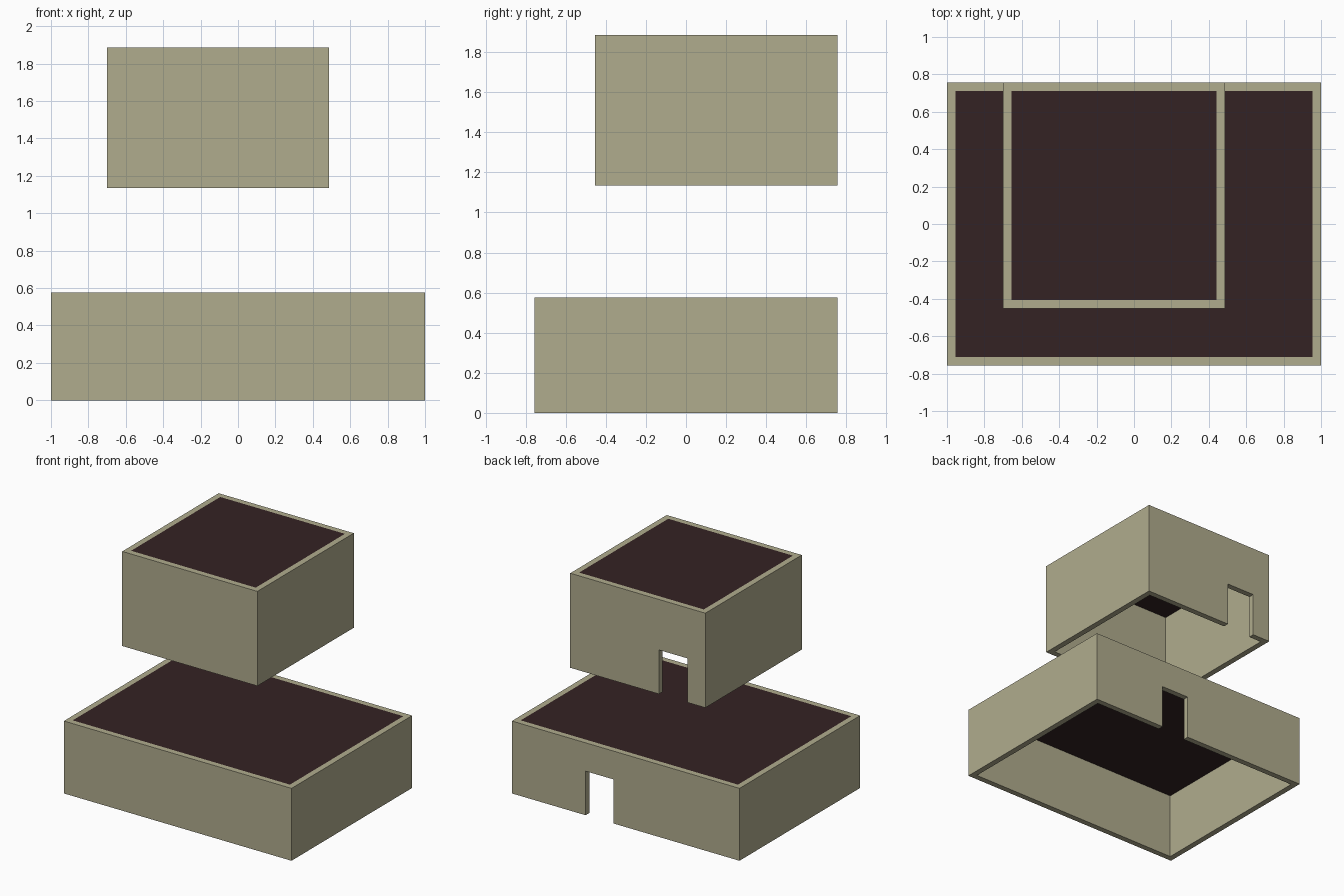
import bpy

if "Cube" in bpy.data.objects:
    bpy.data.objects.remove(bpy.data.objects["Cube"])

T = 0.046          # wall and roof thickness
DOOR_H = 0.35


def material(name, rgb):
    m = bpy.data.materials.new(name)
    m.diffuse_color = (*rgb, 1.0)
    m.use_nodes = True
    m.node_tree.nodes["Principled BSDF"].inputs["Base Color"].default_value = m.diffuse_color
    return m


wall_mat = material("beige wall", (0.434, 0.413, 0.270))
roof_mat = material("dark roof", (0.034, 0.016, 0.017))


def box(name, lo, hi, mat):
    """Axis-aligned box between two corners."""
    x0, y0, z0 = lo
    x1, y1, z1 = hi
    verts = [(x, y, z) for x in (x0, x1) for y in (y0, y1) for z in (z0, z1)]
    faces = [(0, 1, 3, 2), (4, 6, 7, 5), (0, 4, 5, 1),
             (2, 3, 7, 6), (0, 2, 6, 4), (1, 5, 7, 3)]
    me = bpy.data.meshes.new(name)
    me.from_pydata(verts, [], faces)
    me.materials.append(mat)
    ob = bpy.data.objects.new(name, me)
    bpy.context.collection.objects.link(ob)
    return ob


def cut(target, cutter):
    mod = target.modifiers.new(cutter.name, 'BOOLEAN')
    mod.operation = 'DIFFERENCE'
    mod.solver = 'EXACT'
    mod.object = cutter
    cutter.hide_render = True
    cutter.display_type = 'WIRE'


def storey(name, lo, hi, door):
    x0, y0, z0 = lo
    x1, y1, z1 = hi
    # four walls, open at top and bottom
    walls = box(name + "_walls", lo, hi, wall_mat)
    cut(walls, box(name + "_room_cutter", (x0 + T, y0 + T, z0 - 0.1),
                   (x1 - T, y1 - T, z1 + 0.1), wall_mat))
    # doorway in the back wall
    cut(walls, box(name + "_door_cutter", (door[0], y1 - 2 * T, z0 - 0.1),
                   (door[1], y1 + 0.1, z0 + DOOR_H), wall_mat))
    # roof slab set flush between the walls
    box(name + "_roof", (x0 + T, y0 + T, z1 - T), (x1 - T, y1 - T, z1), roof_mat)


storey("lower_storey", (-1.0, -0.757, 0.0), (1.0, 0.757, 0.575), (0.105, 0.352))
storey("upper_storey", (-0.70, -0.453, 1.135), (0.487, 0.757, 1.886), (-0.542, -0.292))
